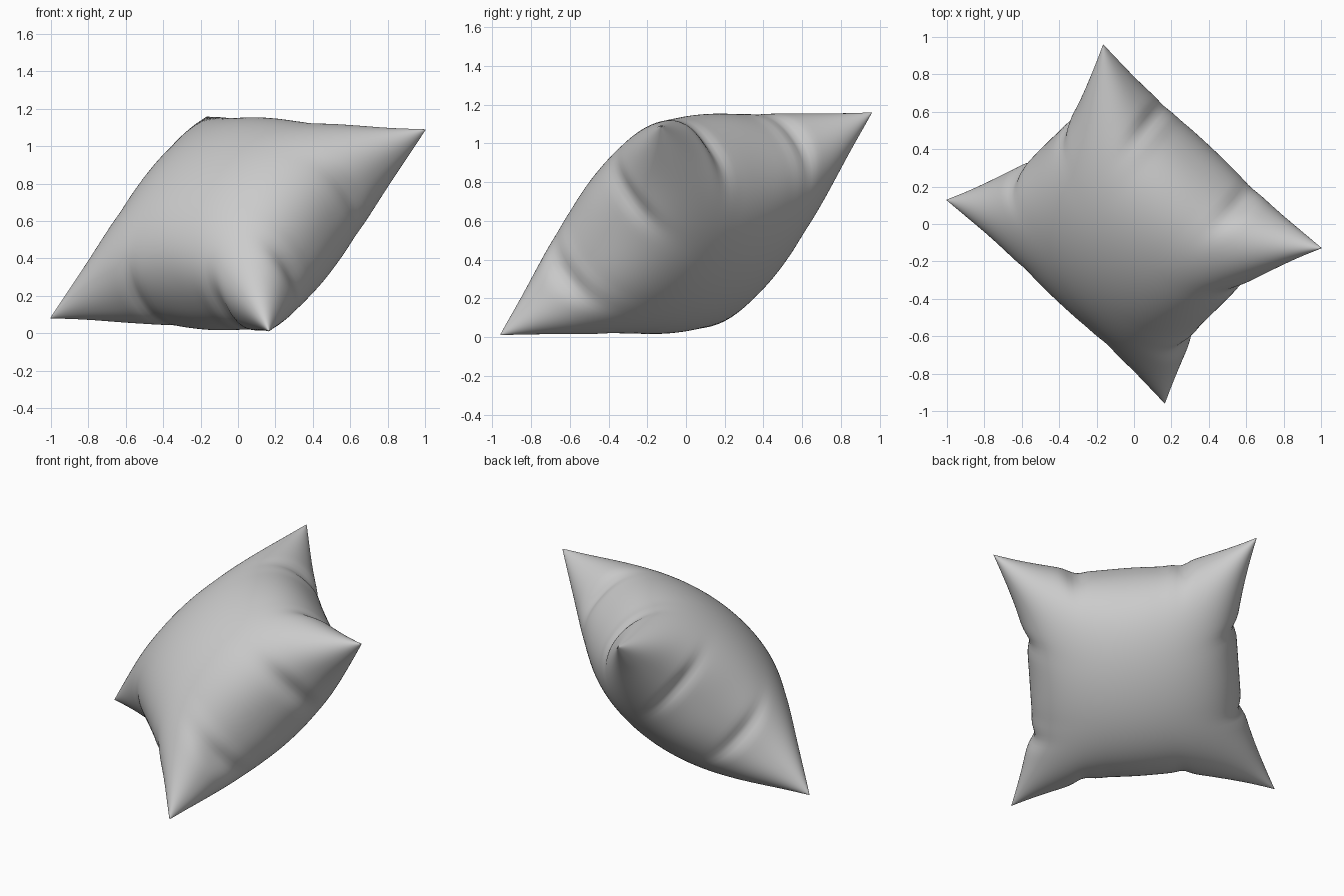
import bpy, bmesh, math, random
from mathutils import Vector

if "Cube" in bpy.data.objects:
    bpy.data.objects.remove(bpy.data.objects["Cube"])

random.seed(4)
N = 80            # grid divisions per side
HALF = 0.80       # half side of the cushion square
H = 0.45          # half thickness at the middle
PULL = 0.165      # how far the seams are drawn in between corners

# Tilted frame of the cushion
centre = Vector((0, 0, 0.585))
u = Vector((1.17, -1.09, -0.07)).normalized()
v = Vector((0.84, 0.83, 1.08))
v = (v - u * v.dot(u)).normalized()
n = u.cross(v)

# Crease positions along each seam: (place, width, depth)
creases = {}
for axis in (0, 1):
    for side in (-1, 1):
        creases[axis, side] = [(s * random.uniform(0.3, 0.45), random.uniform(0.05, 0.08),
                                random.uniform(0.02, 0.035)) for s in (-1, 1)]


def crease(axis, across, along):
    """Depth of the gathers running in from a seam."""
    side = 1 if across >= 0 else -1
    return abs(across) ** 9 * sum(d * math.exp(-((along - p) / w) ** 2)
                                  for p, w, d in creases[axis, side])


def inset(t):
    """Seam pull: straight flanks at the corners, flat in the middle."""
    s = min(1.0, (1 - abs(t)) / 0.75)
    return PULL * (1 - (1 - s) ** 1.35)


def point(a, b, face):
    ca, cb = crease(0, a, b), crease(1, b, a)
    x = a * (HALF - inset(b) * (0.45 + 0.55 * a * a) - ca)
    y = b * (HALF - inset(a) * (0.45 + 0.55 * b * b) - cb)
    puff = max(0.0, (1 - a * a) * (1 - b * b)) ** 0.47
    h = H * puff * (1 - 0.15 * a * a * b * b) * (1 - 2.5 * (ca + cb))
    # gentle wander of the seam line
    wave = 0.008 * (a ** 8 * (1 - b * b) * math.sin(11 * b + a)
                    + b ** 8 * (1 - a * a) * math.sin(10 * a + 2 * b))
    return centre + u * x + v * y + n * (face * h + wave)


# Two puffed panels welded along the seams
bm = bmesh.new()
steps = [math.sin(math.pi / 2 * (2 * i / N - 1)) for i in range(N + 1)]
for face in (1, -1):
    grid = [[bm.verts.new(point(a, b, face)) for b in steps] for a in steps]
    for i in range(N):
        for j in range(N):
            quad = [grid[i][j], grid[i + 1][j], grid[i + 1][j + 1], grid[i][j + 1]]
            bm.faces.new(quad if face > 0 else quad[::-1])
bmesh.ops.remove_doubles(bm, verts=bm.verts, dist=0.0002)
bmesh.ops.recalc_face_normals(bm, faces=bm.faces)

mesh = bpy.data.meshes.new("pillow")
bm.to_mesh(mesh)
bm.free()
pillow = bpy.data.objects.new("pillow", mesh)
bpy.context.collection.objects.link(pillow)

# Smooth cloth
for p in mesh.polygons:
    p.use_smooth = True
